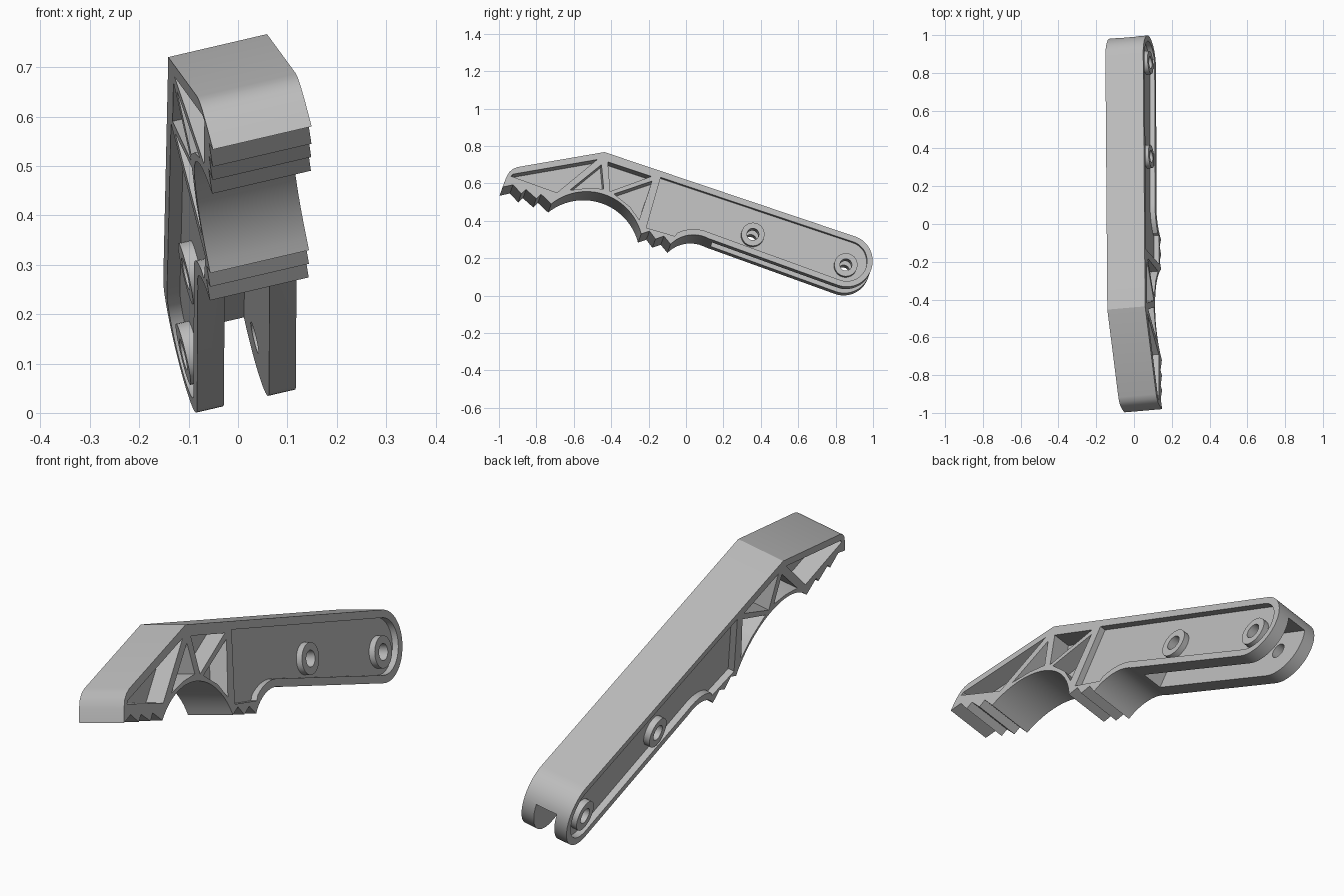
import bpy, bmesh
from math import cos, sin, radians
from mathutils import Matrix

old = bpy.data.objects.get("Cube")
if old:
    bpy.data.objects.remove(old, do_unlink=True)

WIDTH = 0.206
PRONG = 0.056

grey = bpy.data.materials.new("plain grey")
grey.use_nodes = True
colour = (0.5, 0.5, 0.5, 1)
grey.diffuse_color = colour
grey.node_tree.nodes["Principled BSDF"].inputs["Base Color"].default_value = colour


def arc(cy, cz, r, start, end, n):
    """Points on an arc, angles in degrees."""
    angles = [radians(start + (end - start) * i / n) for i in range(n + 1)]
    return [(cy + r * cos(a), cz + r * sin(a)) for a in angles]


def prism(name, points, near, far):
    """Side profile (y, z) extruded across the width between two depths."""
    bm = bmesh.new()
    face = bm.faces.new([bm.verts.new((-near, y, z)) for y, z in points])
    side = bmesh.ops.extrude_face_region(bm, geom=[face])["geom"]
    verts = [v for v in side if isinstance(v, bmesh.types.BMVert)]
    bmesh.ops.translate(bm, verts=verts, vec=(near - far, 0, 0))
    bmesh.ops.recalc_face_normals(bm, faces=bm.faces)
    mesh = bpy.data.meshes.new(name)
    bm.to_mesh(mesh)
    bm.free()
    mesh.materials.append(grey)
    ob = bpy.data.objects.new(name, mesh)
    bpy.context.collection.objects.link(ob)
    return ob


def combine(target, tool, operation):
    """Boolean the tool into the target, then discard the tool."""
    mod = target.modifiers.new("cut", 'BOOLEAN')
    mod.operation = operation
    mod.solver = 'EXACT'
    mod.object = tool
    graph = bpy.context.evaluated_depsgraph_get()
    mesh = bpy.data.meshes.new_from_object(target.evaluated_get(graph))
    target.modifiers.clear()
    target.data = mesh
    bpy.data.objects.remove(tool, do_unlink=True)


def both_sides(points, start, depth, operation):
    """Apply the same shape to the two flat faces of the lever."""
    for near, far in ((start, depth), (WIDTH - depth, WIDTH - start)):
        combine(lever, prism("tool", points, near, far), operation)


# Lever outline: sloped back, round pivot end, toothed jaw with a round grip
END = (0.86, 0.185)
outline = [(-0.436, 0.767), (-0.90, 0.687), (-0.925, 0.677), (-0.945, 0.66),
           (-0.962, 0.63), (-0.98, 0.58)]
outline += [(-0.925, 0.592), (-0.88, 0.545), (-0.855, 0.567), (-0.80, 0.518),
            (-0.775, 0.542)]
outline += arc(-0.532, 0.254, 0.302, 128.5, 14.5, 24)
outline += [(-0.195, 0.345), (-0.163, 0.302), (-0.118, 0.318)]
outline += arc(0.04, 0.152, 0.173, 135, 62, 12)
outline += arc(*END, 0.138, -110, 71, 32)
lever = prism("lever_body", outline, 0, WIDTH)

# Shallow long pockets
pocket = [(-0.135, 0.632), (-0.212, 0.362), (-0.06, 0.318)]
pocket += arc(0.04, 0.152, 0.203, 115, 66, 8)
pocket += arc(*END, 0.108, -110, 71, 28)
both_sides(pocket, -0.01, 0.027, 'DIFFERENCE')

# Deep triangular cells between the ribs
cells = [
    [(-0.935, 0.638), (-0.925, 0.649), (-0.475, 0.727), (-0.69, 0.55)],
    [(-0.452, 0.70), (-0.44, 0.57), (-0.53, 0.574), (-0.622, 0.563)],
    [(-0.418, 0.715), (-0.185, 0.637), (-0.405, 0.557)],
    [(-0.182, 0.612), (-0.25, 0.405), (-0.30, 0.475), (-0.385, 0.543)],
]
for cell in cells:
    both_sides(cell, -0.01, 0.08, 'DIFFERENCE')

# Slot that splits the tail into two prongs
slot = [(0.115, 0.2), (0.2, 0.476), (1.05, 0.188), (1.05, -0.1), (0.3, -0.1)]
combine(lever, prism("tool", slot, PRONG, WIDTH - PRONG), 'DIFFERENCE')

# Raised bosses with through holes
for centre in ((0.358, 0.328), (0.855, 0.165)):
    both_sides(arc(*centre, 0.062, 0, 348.75, 31), 0.001, 0.04, 'UNION')
    hole = prism("tool", arc(*centre, 0.032, 0, 345, 23), -0.05, WIDTH + 0.05)
    combine(lever, hole, 'DIFFERENCE')

# Lean the whole lever into its resting pose
lever.data.transform(Matrix((
    (0.971, -0.086, -0.233, 0.2),
    (0.0835, 1, 0, 0),
    (0.226, 0, 1, 0),
    (0, 0, 0, 1))))

bpy.ops.object.select_all(action='DESELECT')
lever.select_set(True)
bpy.context.view_layer.objects.active = lever
bpy.ops.object.shade_smooth_by_angle(angle=radians(28))
